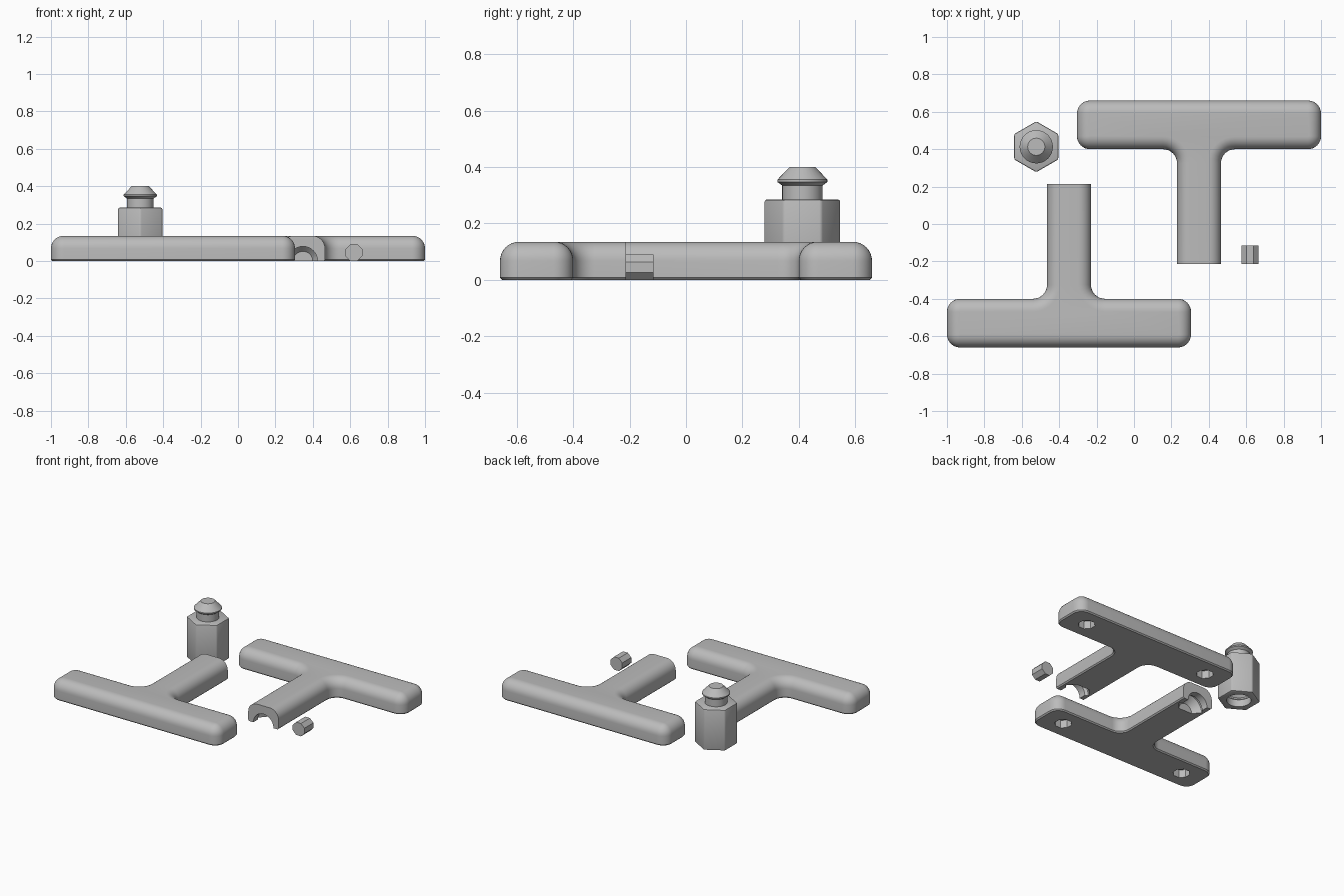
import bpy, bmesh, math
from mathutils import Matrix

cube = bpy.data.objects.get("Cube")
if cube:
    bpy.data.objects.remove(cube, do_unlink=True)

grey = bpy.data.materials.new("plain grey")
grey.use_nodes = True
COLOR = (0.5, 0.5, 0.5, 1)
grey.diffuse_color = COLOR
for node in grey.node_tree.nodes:
    if node.type == "BSDF_PRINCIPLED":
        node.inputs["Base Color"].default_value = COLOR


def make_object(name, bm, matrix=Matrix()):
    bmesh.ops.recalc_face_normals(bm, faces=bm.faces)
    mesh = bpy.data.meshes.new(name)
    bm.to_mesh(mesh)
    bm.free()
    mesh.materials.append(grey)
    obj = bpy.data.objects.new(name, mesh)
    obj.matrix_world = matrix
    bpy.context.collection.objects.link(obj)
    return obj


def loft(rings):
    """Skin a stack of equal point rings and cap both ends."""
    bm = bmesh.new()
    loops = [[bm.verts.new(p) for p in ring] for ring in rings]
    n = len(loops[0])
    for a, b in zip(loops, loops[1:]):
        for i in range(n):
            j = (i + 1) % n
            bm.faces.new((a[i], a[j], b[j], b[i]))
    bm.faces.new(loops[0][::-1])
    bm.faces.new(loops[-1])
    return bm


def lathe(profile, sides, start=0.0):
    angles = [start + math.tau * i / sides for i in range(sides)]
    return loft([[(r * math.cos(a), r * math.sin(a), z) for a in angles]
                 for r, z in profile])


def cut(obj, cutters):
    """Subtract the cutters, bake the result and discard them."""
    for c in cutters:
        c.hide_render = True
        mod = obj.modifiers.new("cut", "BOOLEAN")
        mod.operation = "DIFFERENCE"
        mod.solver = "EXACT"
        mod.object = c
    bpy.context.view_layer.update()
    graph = bpy.context.evaluated_depsgraph_get()
    baked = bpy.data.meshes.new_from_object(obj.evaluated_get(graph))
    obj.modifiers.clear()
    obj.data = baked
    for c in cutters:
        bpy.data.objects.remove(c, do_unlink=True)


# T-shaped handle outline, inset by d
HALF_BAR, HALF_STEM = 0.6525, 0.1175
BAR_FRONT, BAR_BACK, STEM_END = -0.66, -0.40, 0.215
CORNER, FILLET, ROUND, HEIGHT = 0.07, 0.075, 0.068, 0.135
CENTER_X = -0.3475


def arc(cx, cy, r, a0, a1, steps=8):
    angles = [math.radians(a0 + (a1 - a0) * i / steps) for i in range(steps + 1)]
    return [(cx + r * math.cos(a), cy + r * math.sin(a)) for a in angles]


def outline(d, z):
    x = HALF_BAR - CORNER
    half = arc(x, BAR_FRONT + CORNER, CORNER - d, -90, 0)
    half += arc(x, BAR_BACK - CORNER, CORNER - d, 0, 90)
    half += arc(HALF_STEM + FILLET, BAR_BACK + FILLET, FILLET + d, 270, 180)
    half.append((HALF_STEM - d, STEM_END))
    full = half + [(-px, py) for px, py in reversed(half)]
    return [(px + CENTER_X, py, z) for px, py in full]


def snap_socket(matrix):
    profile = [(0.078, -0.02), (0.078, 0.05), (0.094, 0.064),
               (0.094, 0.074), (0.052, 0.122)]
    return make_object("socket_cutter", lathe(profile, 32), matrix)


# Handle halves: rounded top, small chamfer below
rings = [outline(0.008, 0), outline(0, 0.008)]
for i in range(9):
    a = math.pi / 2 * i / 8
    rings.append(outline(ROUND * (1 - math.cos(a)),
                         HEIGHT - ROUND + ROUND * math.sin(a)))
front_handle = make_object("front_handle_half", loft(rings))

# Pin holes under the bar and half of the snap socket in the stem end
cutters = [snap_socket(Matrix.Translation((CENTER_X, STEM_END, 0))
                       @ Matrix.Rotation(math.pi / 2, 4, "X"))]
for side in (-1, 1):
    cutters.append(make_object(
        "pin_hole_cutter", lathe([(0.055, -0.02), (0.055, 0.055)], 8, math.pi / 8),
        Matrix.Translation((CENTER_X + side * 0.49, (BAR_FRONT + BAR_BACK) / 2, 0))))
cut(front_handle, cutters)

back_handle = bpy.data.objects.new("back_handle_half", front_handle.data)
back_handle.rotation_euler.z = math.pi
bpy.context.collection.objects.link(back_handle)

# Hexagonal driver body with softened edges and a socket underneath
tool_place = Matrix.Translation((-0.5225, 0.413, 0))
bm = lathe([(0.136, 0), (0.136, 0.285)], 6, math.pi / 2)
bmesh.ops.bevel(bm, geom=list(bm.edges), offset=0.008, segments=2,
                profile=0.5, affect="EDGES")
hex_body = make_object("hex_body", bm, tool_place)
cut(hex_body, [snap_socket(tool_place)])

# Snap tip on top of the body
tip = [(0.072, 0.28), (0.072, 0.335), (0.089, 0.347), (0.089, 0.355), (0.046, 0.4)]
snap_tip = make_object("snap_tip", lathe(tip, 32), tool_place)

# Loose eight-sided joining pin, lying along y
pin = make_object("joining_pin",
                  lathe([(0.0487, -0.05), (0.0487, 0.05)], 8, math.pi / 8),
                  Matrix.Translation((0.62, -0.165, 0.045))
                  @ Matrix.Rotation(math.pi / 2, 4, "X"))

# Smooth the curved faces, keep the corners crisp
for obj in bpy.context.view_layer.objects:
    obj.select_set(False)
for obj in (front_handle, hex_body, snap_tip, pin):
    obj.select_set(True)
bpy.context.view_layer.objects.active = front_handle
bpy.ops.object.shade_smooth_by_angle(angle=math.radians(30))
